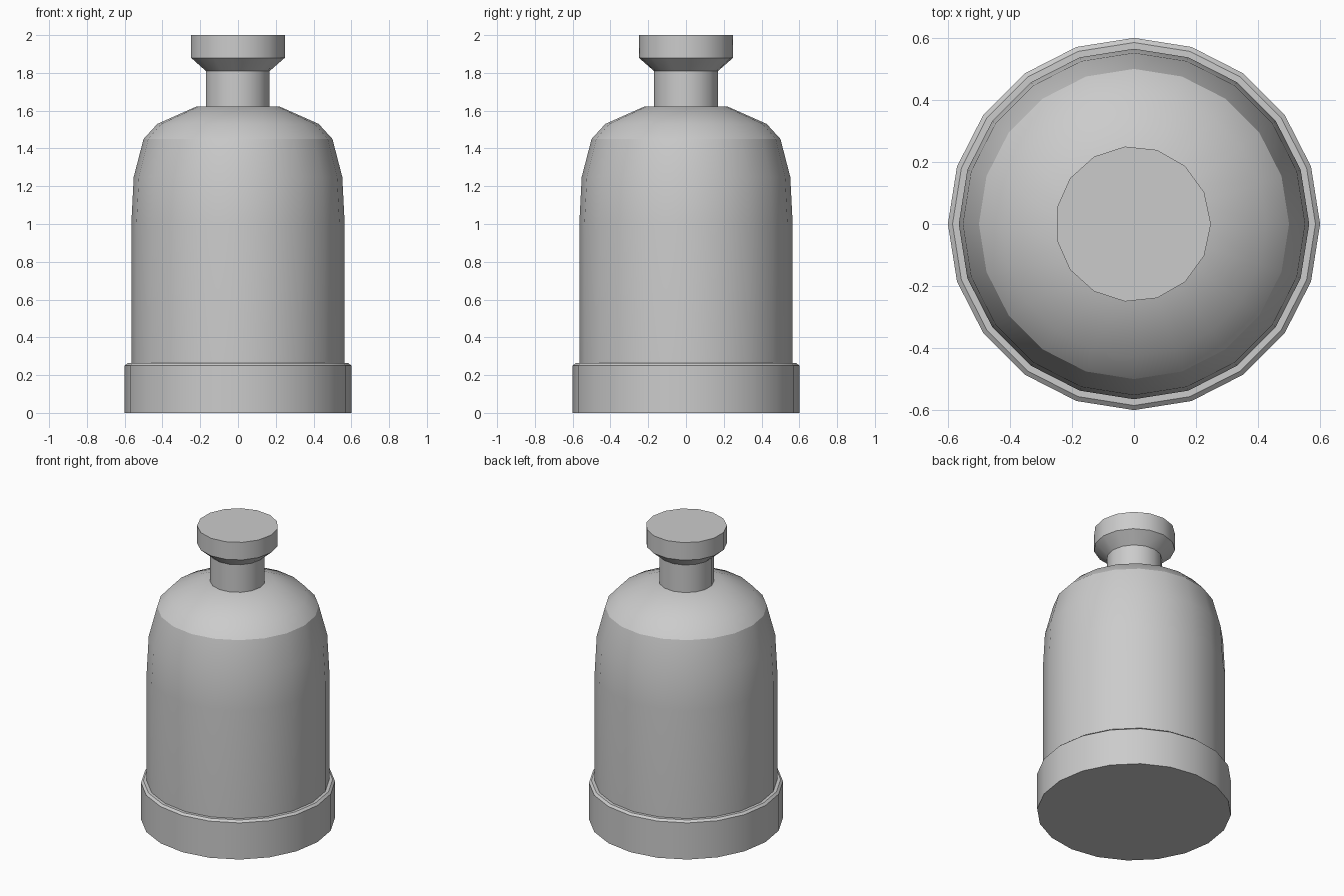
import bpy, bmesh, math

if "Cube" in bpy.data.objects:
    bpy.data.objects.remove(bpy.data.objects["Cube"])


def lathe(name, profile, sides, x=0.0, angle=26):
    """Revolve (radius, height) points around z and cap both ends."""
    bm = bmesh.new()
    rings = []
    for r, z in profile:
        rings.append([bm.verts.new((x + r * math.cos(2 * math.pi * i / sides),
                                    r * math.sin(2 * math.pi * i / sides), z))
                      for i in range(sides)])
    for a, b in zip(rings, rings[1:]):
        for i in range(sides):
            j = (i + 1) % sides
            bm.faces.new((a[i], a[j], b[j], b[i]))
    bm.faces.new(rings[0][::-1])
    bm.faces.new(rings[-1])
    mesh = bpy.data.meshes.new(name)
    bm.to_mesh(mesh)
    bm.free()
    obj = bpy.data.objects.new(name, mesh)
    bpy.context.collection.objects.link(obj)
    bpy.ops.object.select_all(action='DESELECT')
    obj.select_set(True)
    bpy.context.view_layer.objects.active = obj
    bpy.ops.object.shade_smooth_by_angle(angle=math.radians(angle))
    return obj


# Round base with a small chamfered rim
lathe("base", [(0.60, 0), (0.60, 0.25), (0.585, 0.263)], 20)

# Bell-shaped jar, set slightly into the base
lathe("jar", [(0.565, 0.24), (0.565, 1.0), (0.552, 1.25), (0.50, 1.45),
              (0.427, 1.53), (0.22, 1.622)], 20)

# Neck flaring into a flat knob
lathe("knob", [(0.171, 1.60), (0.171, 1.81), (0.251, 1.88), (0.251, 2.0)],
      15, x=-0.003)
